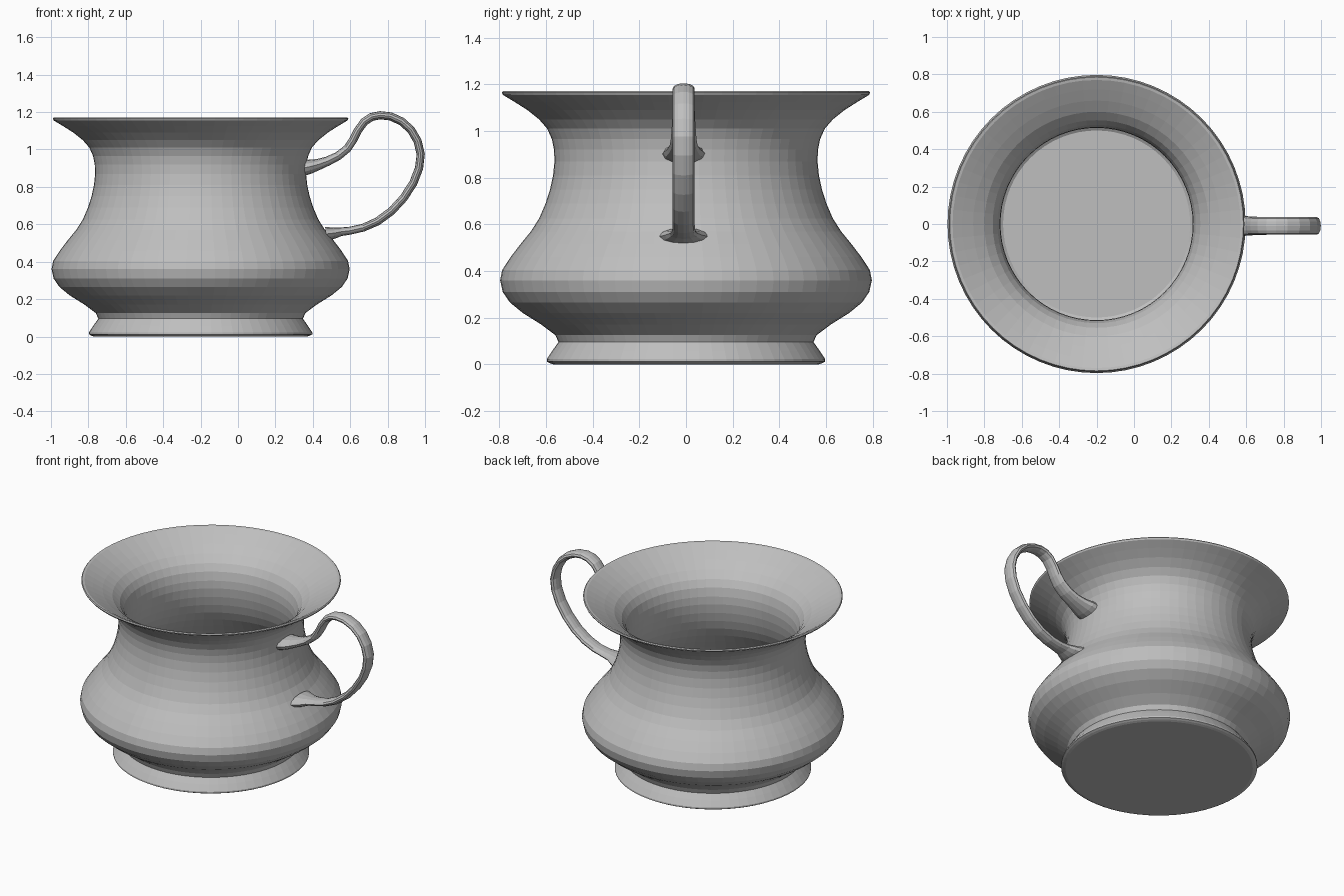
import bpy, bmesh, math
from mathutils import Vector

CX = -0.2      # cup axis
SIDES = 64

grey = bpy.data.materials.new("light grey")
grey.diffuse_color = (0.52, 0.52, 0.52, 1)


def finish(name, bm):
    bmesh.ops.recalc_face_normals(bm, faces=bm.faces)
    mesh = bpy.data.meshes.new(name)
    bm.to_mesh(mesh)
    bm.free()
    mesh.materials.append(grey)
    obj = bpy.data.objects.new(name, mesh)
    bpy.context.collection.objects.link(obj)
    return obj


def bridge(bm, rings):
    for a, b in zip(rings, rings[1:]):
        n = len(a)
        for i in range(n):
            bm.faces.new((a[i], a[(i + 1) % n], b[(i + 1) % n], b[i]))
    bm.faces.new(rings[0])
    bm.faces.new(rings[-1])


# Cup body: outer wall from foot to rim, then inner wall down to the floor
outer = [(0.585, 0.005), (0.597, 0.012), (0.597, 0.022), (0.572, 0.06), (0.547, 0.095),
         (0.56, 0.125), (0.62, 0.17), (0.70, 0.22), (0.755, 0.265), (0.786, 0.31),
         (0.797, 0.36), (0.788, 0.405), (0.752, 0.46), (0.71, 0.515), (0.665, 0.57),
         (0.63, 0.625), (0.602, 0.69), (0.583, 0.75), (0.57, 0.81), (0.564, 0.87),
         (0.566, 0.92), (0.575, 0.965), (0.595, 1.01), (0.63, 1.05), (0.68, 1.09),
         (0.735, 1.125), (0.785, 1.155), (0.79, 1.165), (0.785, 1.171)]
inner = [(0.77, 1.168), (0.72, 1.14), (0.66, 1.105), (0.60, 1.065), (0.555, 1.02),
         (0.53, 0.975), (0.517, 0.92), (0.514, 0.87), (0.52, 0.81), (0.533, 0.75),
         (0.553, 0.69), (0.583, 0.63), (0.625, 0.57), (0.672, 0.51), (0.712, 0.455),
         (0.738, 0.40), (0.746, 0.36), (0.738, 0.32), (0.708, 0.275), (0.65, 0.23),
         (0.58, 0.18), (0.515, 0.135), (0.50, 0.125)]
bm = bmesh.new()
rings = []
for r, z in [(0.57, 0.0)] + outer + inner:
    rings.append([bm.verts.new((CX + r * math.cos(2 * math.pi * i / SIDES),
                                r * math.sin(2 * math.pi * i / SIDES), z))
                  for i in range(SIDES)])
bridge(bm, rings)
finish("cup_body", bm)

# Handle: oval section swept along a path of (x, z, half width, half thickness)
path = [(0.345, 0.90, 0.092, 0.042), (0.385, 0.908, 0.088, 0.038), (0.43, 0.92, 0.072, 0.030),
        (0.48, 0.938, 0.060, 0.025), (0.535, 0.965, 0.055, 0.023), (0.585, 1.005, 0.052, 0.022),
        (0.615, 1.05, 0.049, 0.022), (0.64, 1.10, 0.047, 0.022), (0.675, 1.148, 0.047, 0.022),
        (0.715, 1.174, 0.047, 0.022), (0.76, 1.183, 0.047, 0.022), (0.815, 1.177, 0.047, 0.022),
        (0.875, 1.15, 0.047, 0.022), (0.925, 1.105, 0.047, 0.022), (0.96, 1.045, 0.047, 0.022),
        (0.977, 0.975, 0.047, 0.022), (0.968, 0.90, 0.047, 0.022), (0.937, 0.82, 0.047, 0.022),
        (0.885, 0.74, 0.047, 0.022), (0.82, 0.67, 0.047, 0.022), (0.745, 0.615, 0.047, 0.022),
        (0.67, 0.582, 0.048, 0.021), (0.60, 0.566, 0.052, 0.021), (0.55, 0.56, 0.062, 0.023),
        (0.515, 0.553, 0.082, 0.030), (0.47, 0.548, 0.105, 0.038)]
bm = bmesh.new()
rings = []
for k, (x, z, w, t) in enumerate(path):
    a, b = path[max(k - 1, 0)], path[min(k + 1, len(path) - 1)]
    along = Vector((b[0] - a[0], 0, b[1] - a[1])).normalized()
    normal = Vector((-along.z, 0, along.x))
    ring = []
    for i in range(12):
        ang = 2 * math.pi * i / 12
        p = Vector((x, -0.01, z)) + normal * t * math.sin(ang)
        p.y += w * math.cos(ang)
        ring.append(bm.verts.new(p))
    rings.append(ring)
bridge(bm, rings)
finish("handle", bm)
